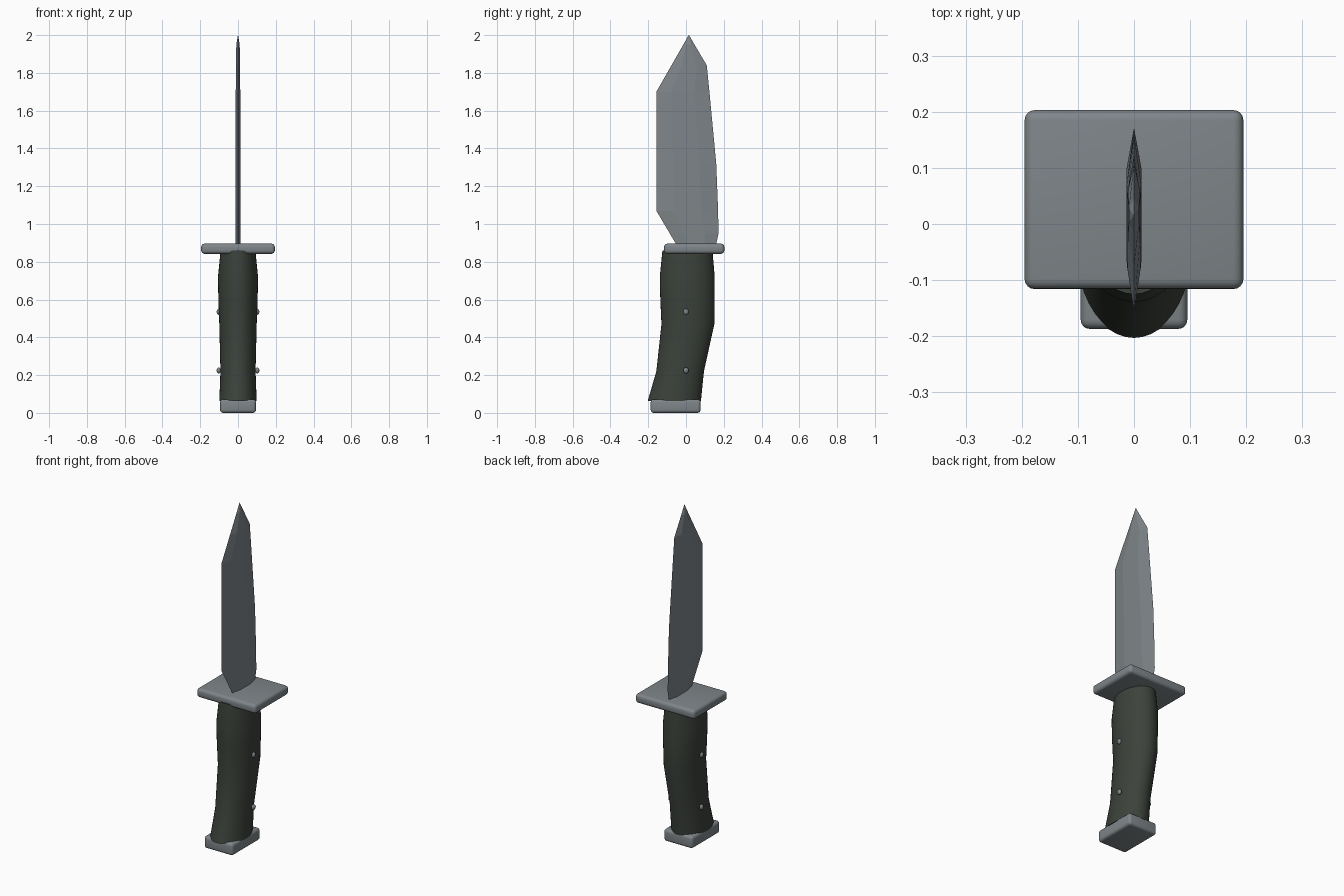
import bpy, bmesh, math
from mathutils import Matrix

if "Cube" in bpy.data.objects:
    bpy.data.objects.remove(bpy.data.objects["Cube"])


def material(name, rgb):
    m = bpy.data.materials.new(name)
    m.diffuse_color = (*rgb, 1)
    m.use_nodes = True
    m.node_tree.nodes["Principled BSDF"].inputs["Base Color"].default_value = m.diffuse_color
    return m


steel = material("steel_grey", (0.21, 0.235, 0.25))
grip = material("dark_green_grip", (0.045, 0.054, 0.043))


def finish(name, bm, mat, angle=None):
    bmesh.ops.recalc_face_normals(bm, faces=bm.faces)
    me = bpy.data.meshes.new(name)
    bm.to_mesh(me)
    bm.free()
    ob = bpy.data.objects.new(name, me)
    bpy.context.collection.objects.link(ob)
    me.materials.append(mat)
    if angle:
        bpy.ops.object.select_all(action='DESELECT')
        bpy.context.view_layer.objects.active = ob
        ob.select_set(True)
        bpy.ops.object.shade_smooth_by_angle(angle=math.radians(angle))
    return ob


def loft(rings):
    """Skin closed rings of equal point count and cap both ends."""
    bm = bmesh.new()
    vs = [[bm.verts.new(p) for p in r] for r in rings]
    n = len(vs[0])
    for a, b in zip(vs, vs[1:]):
        for i in range(n):
            j = (i + 1) % n
            bm.faces.new((a[i], a[j], b[j], b[i]))
    bm.faces.new(vs[0])
    bm.faces.new(vs[-1])
    return bm


def rounded_box(name, x, y0, y1, z0, z1, r):
    bm = bmesh.new()
    bmesh.ops.create_cube(bm, size=1, matrix=Matrix.Translation(
        (0, (y0 + y1) / 2, (z0 + z1) / 2)) @ Matrix.Diagonal((2 * x, y1 - y0, z1 - z0, 1)))
    bmesh.ops.bevel(bm, geom=bm.edges[:], offset=r, segments=4, profile=0.5, affect='EDGES')
    return finish(name, bm, steel, 35)


# guard and pommel
rounded_box("guard", 0.195, -0.116, 0.203, 0.842, 0.896, 0.018)
rounded_box("pommel", 0.095, -0.187, 0.077, 0.0, 0.072, 0.016)

# handle: elliptical sections (z, y back edge, y front edge, half width)
sections = [(0.062, -0.203, 0.079, 0.099), (0.22, -0.157, 0.095, 0.093),
            (0.47, -0.13, 0.15, 0.099), (0.60, -0.136, 0.152, 0.104),
            (0.72, -0.139, 0.152, 0.106), (0.86, -0.125, 0.14, 0.092)]
rings = []
for z, y0, y1, w in sections:
    ang = [2 * math.pi * i / 40 for i in range(40)]
    rings.append([(w * math.cos(a), (y0 + y1) / 2 + (y1 - y0) / 2 * math.sin(a), z) for a in ang])
finish("handle", loft(rings), grip, 50)

# blade: thin hexagonal sections (z, y min, y max, half thickness)
blade = [(0.87, -0.038, 0.155, 0.013), (0.95, -0.086, 0.172, 0.013),
         (1.07, -0.157, 0.17, 0.013), (1.32, -0.157, 0.16, 0.013),
         (1.70, -0.157, 0.124, 0.012), (1.84, -0.077, 0.11, 0.011),
         (1.95, -0.014, 0.045, 0.009), (2.0, 0.014, 0.016, 0.0005)]
rings = []
for z, y0, y1, t in blade:
    d = (y1 - y0) * 0.28
    rings.append([(0, y0, z), (t, y0 + d, z), (t, y1 - d, z),
                  (0, y1, z), (-t, y1 - d, z), (-t, y0 + d, z)])
finish("blade", loft(rings), steel)

# rivets: small domes on both sides of the grip
for z, x in ((0.535, 0.102), (0.225, 0.102)):
    for s, side in ((1, "right"), (-1, "left")):
        bm = bmesh.new()
        bmesh.ops.create_uvsphere(bm, u_segments=16, v_segments=10, radius=1,
                                  matrix=Matrix.Translation((s * x, 0, z)) @ Matrix.Diagonal((0.011, 0.014, 0.016, 1)))
        finish(f"rivet_{side}_{int(z * 100)}", bm, steel, 60)
